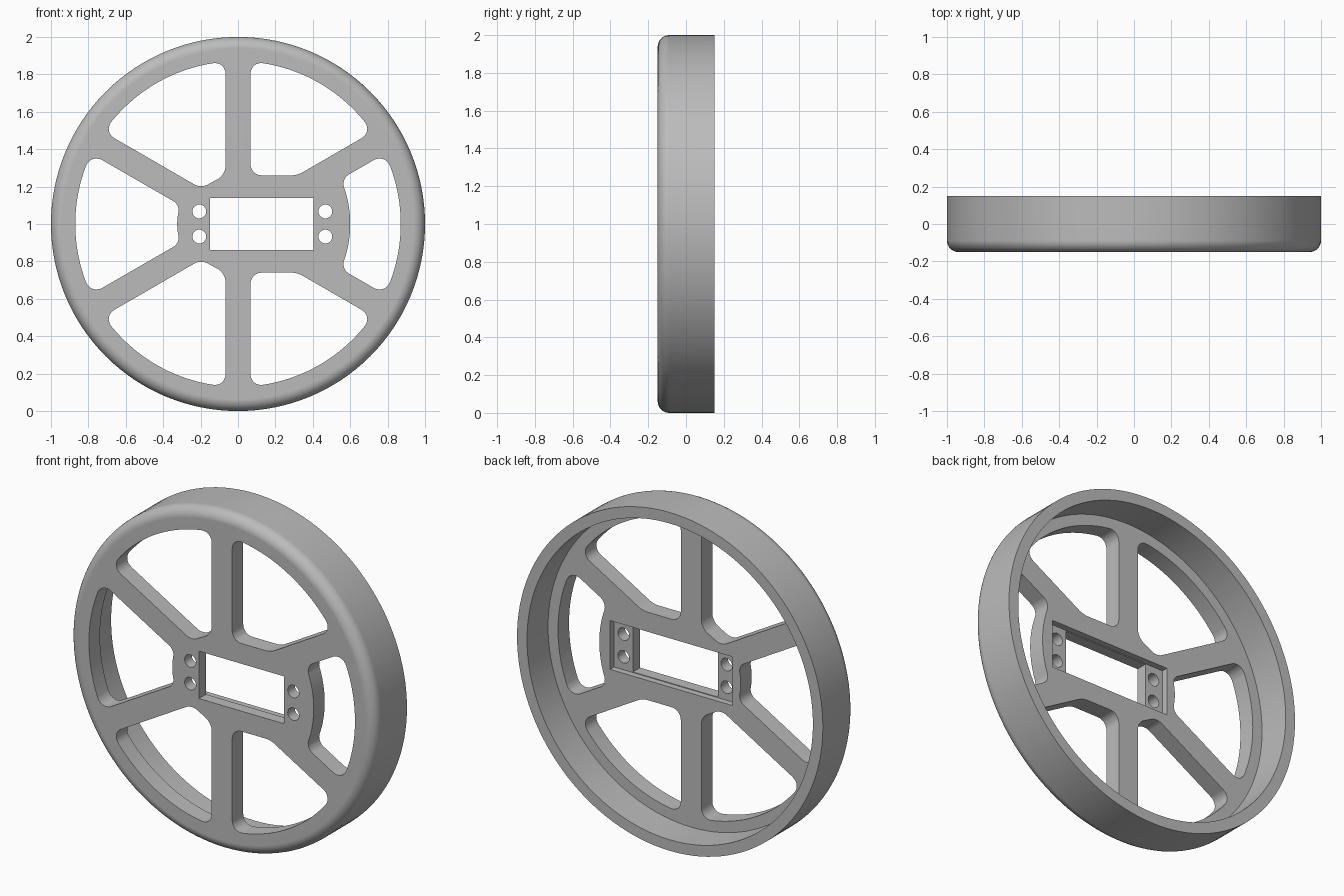
import bpy, bmesh
from math import sin, cos, pi, radians, asin, degrees
from mathutils import Vector

if "Cube" in bpy.data.objects:
    bpy.data.objects.remove(bpy.data.objects["Cube"], do_unlink=True)

FRONT, BACK, WEB = -0.15, 0.15, -0.047   # y of front face, rim edge, back of web
RIM, HALF = 0.87, 0.067                  # outer radius of openings, half spoke width
CENTRE_Z = 1.0

grey = bpy.data.materials.new("light_grey")
grey.use_nodes = True
grey.diffuse_color = (0.5, 0.5, 0.5, 1)
grey.node_tree.nodes["Principled BSDF"].inputs["Base Color"].default_value = (0.5, 0.5, 0.5, 1)


def make_object(name, bm):
    bmesh.ops.recalc_face_normals(bm, faces=bm.faces)
    mesh = bpy.data.meshes.new(name)
    bm.to_mesh(mesh)
    bm.free()
    mesh.materials.append(grey)
    ob = bpy.data.objects.new(name, mesh)
    ob.location.z = CENTRE_Z
    bpy.context.collection.objects.link(ob)
    return ob


def arc(radius, a0, a1, steps=32, centre=(0, 0)):
    angles = [radians(a0 + (a1 - a0) * i / steps) for i in range(steps + 1)]
    return [Vector((centre[0] + radius * cos(a), centre[1] + radius * sin(a))) for a in angles]


def trim_start(path, dist):
    path = list(path)
    while len(path) > 2 and (path[1] - path[0]).length <= dist:
        dist -= (path[1] - path[0]).length
        path.pop(0)
    path[0] = path[0] + (path[1] - path[0]).normalized() * dist
    return path


def rounded(edges, trims):
    """Join edges into a loop; trims[i] rounds the corner at the end of edge i."""
    n = len(edges)
    cut = []
    for i, e in enumerate(edges):
        e = trim_start(e, trims[i - 1])
        cut.append(trim_start(e[::-1], trims[i])[::-1])
    loop = []
    for i in range(n):
        loop += cut[i]
        a, c, b = cut[i][-1], edges[i][-1], cut[(i + 1) % n][0]
        p, q = a.lerp(c, 0.56), b.lerp(c, 0.56)
        for k in range(1, 8):
            t = k / 8
            s = 1 - t
            loop.append(a * s**3 + p * 3 * s * s * t + q * 3 * s * t * t + b * t**3)
    return loop


def add_prism(bm, loop, y0=-0.3, y1=0.3):
    rings = [[bm.verts.new((p[0], y, p[1])) for p in loop] for y in (y0, y1)]
    bm.faces.new(rings[0])
    bm.faces.new(rings[1][::-1])
    n = len(loop)
    for i in range(n):
        j = (i + 1) % n
        bm.faces.new((rings[0][i], rings[1][i], rings[1][j], rings[0][j]))


def box(x0, x1, h):
    return [(x0, -h), (x1, -h), (x1, h), (x0, h)]


def flipped(loop):
    return [Vector((p.x, -p.y)) for p in loop]


def lean(radius):
    """Angle between a spoke's middle and its side at a radius."""
    return degrees(asin(HALF / radius))


# Wheel body: lathed rim and web
profile = [(0, FRONT)] + [(p.x, p.y) for p in arc(0.062, -90, 0, 8, (0.938, FRONT + 0.062))]
profile += [(1, BACK), (0.935, BACK), (0.935, WEB), (0, WEB)]
bm = bmesh.new()
pts = [bm.verts.new((r, y, 0)) for r, y in profile]
edges = [bm.edges.new(pair) for pair in zip(pts, pts[1:])]
bmesh.ops.spin(bm, geom=pts + edges, cent=(0, 0, 0), axis=(0, 1, 0), angle=2 * pi, steps=128)
bmesh.ops.remove_doubles(bm, verts=bm.verts, dist=1e-4)
wheel = make_object("wheel", bm)

# Openings between the spokes
outer = lean(RIM)


def side_opening(mid, hub_radius, corner):
    """Opening centred left or right, between a pair of slanted spokes."""
    inner = lean(hub_radius)
    rim_arc = arc(RIM, mid - 30 + outer, mid + 30 - outer)
    hub_arc = arc(hub_radius, mid + 30 - inner, mid - 30 + inner)
    return rounded([rim_arc, [rim_arc[-1], hub_arc[0]], hub_arc, [hub_arc[-1], rim_arc[0]]],
                   [0.07, corner, corner, 0.07])


def upper_opening(a0, a1, hub_points, trims):
    """Opening beside the upright spoke, closed by straight hub edges."""
    rim_arc = arc(RIM, a0, a1)
    chain = [rim_arc[-1]] + [Vector(p) for p in hub_points] + [rim_arc[0]]
    return rounded([rim_arc] + [list(pair) for pair in zip(chain, chain[1:])], trims)


upper_right = upper_opening(30 + outer, 90 - outer, [(HALF, 0.26), (0.317, 0.26)],
                            [0.065, 0.06, 0.03, 0.065])
upper_left = upper_opening(90 + outer, 150 - outer, [(-0.198, 0.191), (-HALF, 0.263)],
                           [0.065, 0.04, 0.045, 0.065])
cutter = bmesh.new()
for loop in (side_opening(0, 0.6, 0.05), side_opening(180, 0.325, 0.04),
             upper_right, flipped(upper_right), upper_left, flipped(upper_left)):
    add_prism(cutter, loop)

# Hub window and screw holes
add_prism(cutter, box(-0.15, 0.405, 0.14))
for x in (-0.207, 0.467):
    for z in (-0.067, 0.067):
        add_prism(cutter, arc(0.037, 0, 360, 32, (x, z))[:-1])

# Recess behind the hub that leaves thin screw tabs
pocket = bmesh.new()
add_prism(pocket, box(-0.27, 0.53, 0.144), WEB - 0.037, 0.3)

for name, shape in (("openings_cutter", cutter), ("recess_cutter", pocket)):
    tool = make_object(name, shape)
    tool.hide_render = True
    mod = wheel.modifiers.new(name, 'BOOLEAN')
    mod.operation = 'DIFFERENCE'
    mod.solver = 'EXACT'
    mod.object = tool
    bpy.context.view_layer.objects.active = wheel
    bpy.ops.object.modifier_apply(modifier=mod.name)
    bpy.data.objects.remove(tool, do_unlink=True)

# Smooth curved walls, crisp edges
for ob in bpy.context.selected_objects:
    ob.select_set(False)
wheel.select_set(True)
bpy.context.view_layer.objects.active = wheel
bpy.ops.object.shade_smooth_by_angle(angle=radians(30))
weighted = wheel.modifiers.new("flat_face_normals", 'WEIGHTED_NORMAL')
weighted.keep_sharp = True
